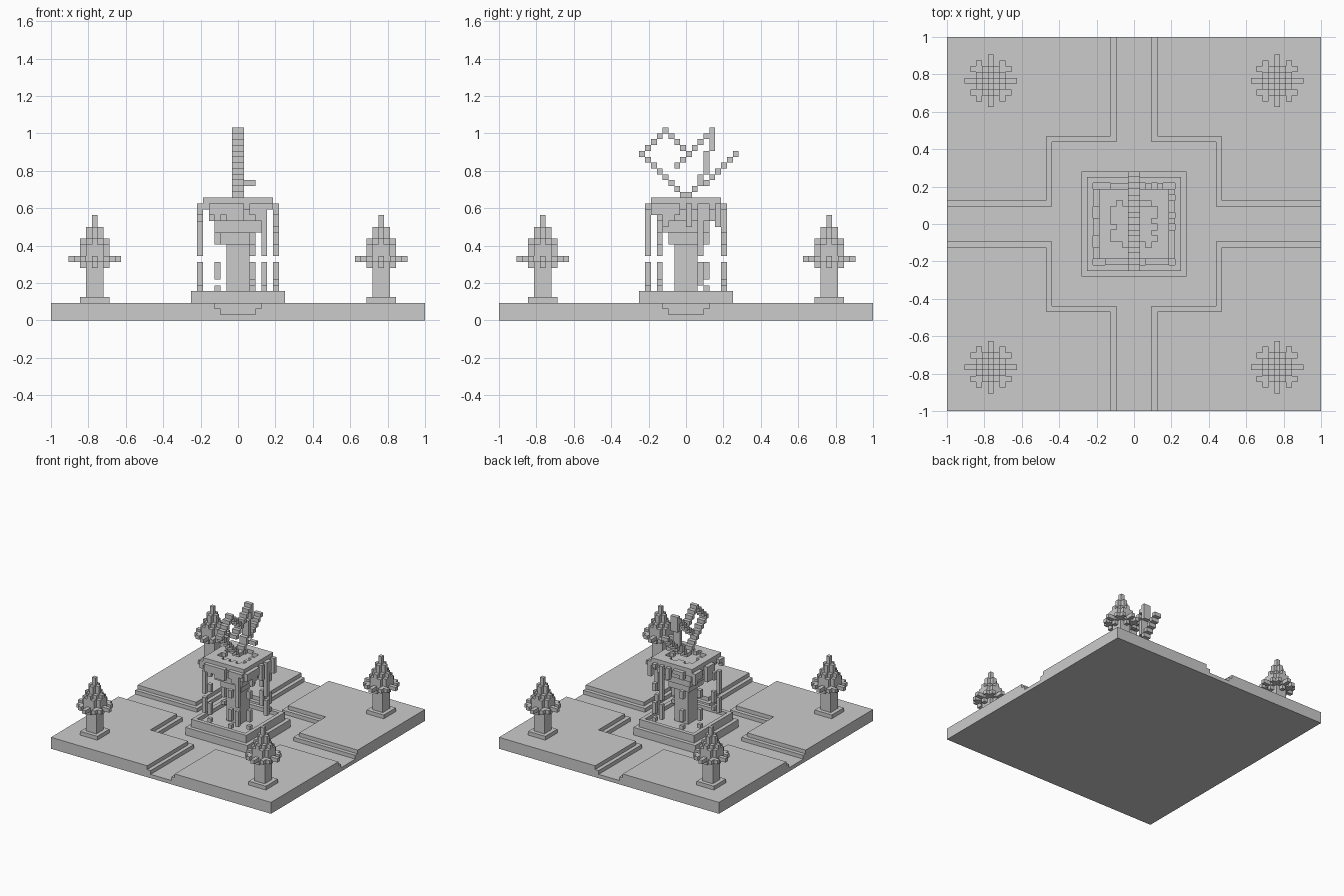
import bpy
import bmesh
import random

random.seed(4)
U = 1 / 32          # one block
C = 32              # block index of the centre line

cube = bpy.data.objects.get("Cube")
if cube:
    bpy.data.objects.remove(cube)

stone = bpy.data.materials.new("light grey stone")
stone.use_nodes = True
GREY = (0.6, 0.6, 0.6, 1)
stone.diffuse_color = GREY
stone.node_tree.nodes["Principled BSDF"].inputs["Base Color"].default_value = GREY


def finish(name, bm):
    mesh = bpy.data.meshes.new(name)
    bm.to_mesh(mesh)
    bm.free()
    mesh.materials.append(stone)
    obj = bpy.data.objects.new(name, mesh)
    bpy.context.collection.objects.link(obj)
    return obj


def box(x0, x1, y0, y1, z0, z1):
    """Set of block cells filling a range (upper ends excluded)."""
    return {(x, y, z) for x in range(x0, x1) for y in range(y0, y1) for z in range(z0, z1)}


def square(half, z0, z1):
    return box(C - half, C + half, C - half, C + half, z0, z1)


def blocks(name, cells):
    """Mesh of the exposed block faces only, with flat areas merged."""
    bm = bmesh.new()
    verts = {}

    def vert(p):
        if p not in verts:
            verts[p] = bm.verts.new(((p[0] - C) * U, (p[1] - C) * U, p[2] * U))
        return verts[p]

    for cell in sorted(cells):
        for axis in range(3):
            for side in (0, 1):
                near = list(cell)
                near[axis] += 2 * side - 1
                if tuple(near) in cells:
                    continue
                ring = []
                for a, b in ((0, 0), (1, 0), (1, 1), (0, 1)):
                    p = list(cell)
                    p[axis] += side
                    p[(axis + 1) % 3] += a
                    p[(axis + 2) % 3] += b
                    ring.append(vert(tuple(p)))
                bm.faces.new(ring if side else ring[::-1])
    bmesh.ops.dissolve_limit(bm, angle_limit=0.01, verts=bm.verts[:], edges=bm.edges[:])
    return finish(name, bm)


# Ground: floor slab with four stepped lawns leaving a sunken cross and plaza
def lawn(name, path, plaza, level, sx, sy):
    outline = [(path, C), (C, C), (C, path), (plaza, path), (plaza, plaza), (path, plaza)]
    bm = bmesh.new()
    face = bm.faces.new([bm.verts.new((sx * x * U, sy * y * U, level * U)) for x, y in outline])
    up = bmesh.ops.extrude_face_region(bm, geom=[face])["geom"]
    for v in up:
        if isinstance(v, bmesh.types.BMVert):
            v.co.z += U
    bmesh.ops.recalc_face_normals(bm, faces=bm.faces[:])
    finish(name, bm)


blocks("ground_slab", square(C, 0, 1))
for sx in (-1, 1):
    for sy in (-1, 1):
        spot = ("front" if sy < 0 else "back") + ("_left" if sx > 0 else "_right")
        lawn(spot + "_lawn_step", 3, 14, 1, sx, sy)
        lawn(spot + "_lawn", 4, 15, 2, sx, sy)

# Trees: height of each foliage column by its distance from the trunk
TOPS = {(0, 0): 18, (0, 1): 16, (1, 1): 14, (0, 2): 14, (1, 2): 13,
        (2, 2): 11, (0, 3): 11, (0, 4): 11, (2, 3): 11}
for cx in (7, 56):
    for cy in (7, 56):
        spot = ("front" if cy < C else "back") + ("_left" if cx > C else "_right")
        blocks(spot + "_trunk", box(cx - 2, cx + 3, cy - 2, cy + 3, 3, 4)
               | box(cx - 1, cx + 2, cy - 1, cy + 2, 4, 9))
        leaves = set()
        for dx in range(-4, 5):
            for dy in range(-4, 5):
                key = tuple(sorted((abs(dx), abs(dy))))
                if key in TOPS:
                    low = 9 if key[1] < 2 or key == (0, 2) else 10
                    leaves |= box(cx + dx, cx + dx + 1, cy + dy, cy + dy + 1, low, TOPS[key])
        blocks(spot + "_foliage", leaves)

# Fountain basin and pillar
blocks("basin_foot", square(9, 1, 3))
blocks("basin", square(8, 3, 5) - square(7, 4, 5))
blocks("pillar", square(2, 4, 13))

# Upper bowl, widening upwards, with a ragged inner rim
bowl = set()
for half, z in ((3, 13), (4, 15), (5, 17), (6, 19)):
    bowl |= square(half, z, z + 2)
bowl -= square(4, 20, 21)
for i in range(C - 4, C + 4):
    for a, b in ((i, C - 4), (i, C + 3), (C - 4, i), (C + 3, i)):
        if random.random() < 0.4:
            bowl.add((a, b, 20))
blocks("bowl", bowl)

# Water spilling over the rim
spill = set()
for i in range(C - 6, C + 6):
    for a, b in ((i, C - 7), (i, C + 6), (C - 7, i), (C + 6, i)):
        if random.random() < 0.65:
            spill |= box(a, a + 1, b, b + 1, random.choice((16, 17, 18, 19)), 20)
blocks("rim_spill", spill)

# Falling drops below the rim
LONG = ((6, 10), (11, 13), (13, 15), (15, 17))
SHORT = ((5, 6), (7, 9), (9, 10), (13, 15))
DROPS = {(25, 27): LONG, (25, 35): SHORT, (38, 27): SHORT, (38, 34): LONG,
         (28, 25): SHORT, (34, 25): SHORT, (36, 25): LONG,
         (28, 38): SHORT, (34, 38): LONG, (36, 38): SHORT}
drops = set()
for (x, y), spans in DROPS.items():
    for low, high in spans:
        drops |= box(x, x + 1, y, y + 1, low, high)
blocks("falling_drops", drops)

# Water jets: stepped lines two blocks wide
JETS = [[(31, 21), (24, 28), (28, 32), (32, 28), (30, 26)],
        [(32, 28), (36, 32), (36, 29)],
        [(35, 28), (35, 25), (34, 24)],
        [(32, 21), (34, 23)],
        [(36, 24), (40, 28)]]
jets = box(33, 35, 35, 36, 23, 24)
for path in JETS:
    for (y0, z0), (y1, z1) in zip(path, path[1:]):
        n = max(abs(y1 - y0), abs(z1 - z0))
        for k in range(n + 1):
            y, z = y0 + (y1 - y0) * k // n, z0 + (z1 - z0) * k // n
            jets |= box(C - 1, C + 1, y, y + 1, z, z + 1)
blocks("water_jets", jets)
